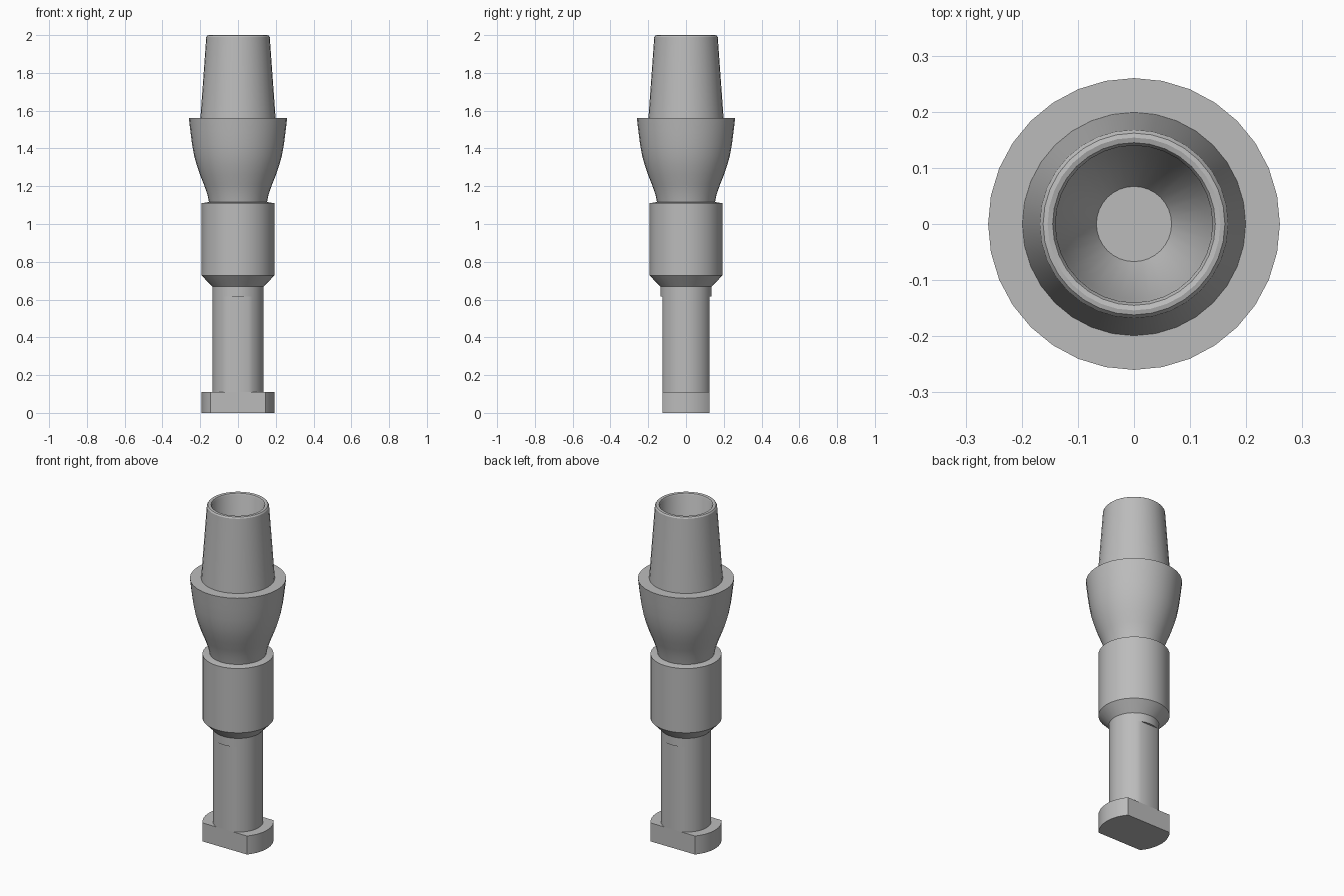
import bpy, bmesh, math
from mathutils import Vector

cube = bpy.data.objects.get("Cube")
if cube:
    bpy.data.objects.remove(cube, do_unlink=True)

steel = bpy.data.materials.new("grey metal")
steel.use_nodes = True
grey = (0.5, 0.5, 0.5, 1)
steel.diffuse_color = grey
steel.node_tree.nodes["Principled BSDF"].inputs["Base Color"].default_value = grey


def lathe(name, profile, sides=32, flat=None):
    """Revolve (radius, z) points, cap the ends, optionally mill front and back flats."""
    bm = bmesh.new()
    rings = []
    for r, z in profile:
        rings.append([bm.verts.new((r * math.cos(a), r * math.sin(a), z))
                      for a in (math.tau * i / sides for i in range(sides))])
    for low, high in zip(rings, rings[1:]):
        for i in range(sides):
            j = (i + 1) % sides
            bm.faces.new((low[i], low[j], high[j], high[i]))
    bm.faces.new(rings[0][::-1])
    bm.faces.new(rings[-1])
    if flat:
        for side in (-1, 1):
            normal = Vector((0, side, 0))
            cut = bmesh.ops.bisect_plane(bm, geom=bm.verts[:] + bm.edges[:] + bm.faces[:],
                                         plane_co=normal * flat, plane_no=normal,
                                         clear_outer=True)
            rim = [e for e in cut["geom_cut"] if isinstance(e, bmesh.types.BMEdge)]
            bmesh.ops.holes_fill(bm, edges=rim, sides=0)
    bmesh.ops.recalc_face_normals(bm, faces=bm.faces)
    mesh = bpy.data.meshes.new(name)
    bm.to_mesh(mesh)
    bm.free()
    mesh.materials.append(steel)
    obj = bpy.data.objects.new(name, mesh)
    bpy.context.collection.objects.link(obj)
    bpy.ops.object.select_all(action="DESELECT")
    obj.select_set(True)
    bpy.context.view_layer.objects.active = obj
    bpy.ops.object.shade_smooth_by_angle(angle=math.radians(30))
    return obj


# Foot and shaft share the same milled front and back flats
FLAT = 0.124
lathe("foot", [(0.192, 0), (0.192, 0.11)], flat=FLAT)
lathe("shaft", [(0.136, 0.11), (0.136, 0.617)], flat=FLAT)
lathe("shaft_neck", [(0.136, 0.617), (0.136, 0.67)])

# Thick sleeve with a tapered underside
lathe("sleeve", [(0.136, 0.668), (0.192, 0.727), (0.192, 1.11), (0.18, 1.112), (0.15, 1.117)])

# Flared cup, tapered post and the stepped bore inside it
lathe("cup_and_post", [
    (0.152, 1.11), (0.163, 1.16), (0.181, 1.21), (0.201, 1.26), (0.218, 1.31),
    (0.232, 1.36), (0.243, 1.42), (0.252, 1.49), (0.26, 1.56),
    (0.199, 1.56), (0.168, 1.99), (0.162, 1.998), (0.154, 2), (0.145, 1.997),
    (0.14, 1.988), (0.134, 1.42), (0.067, 1.30)])
